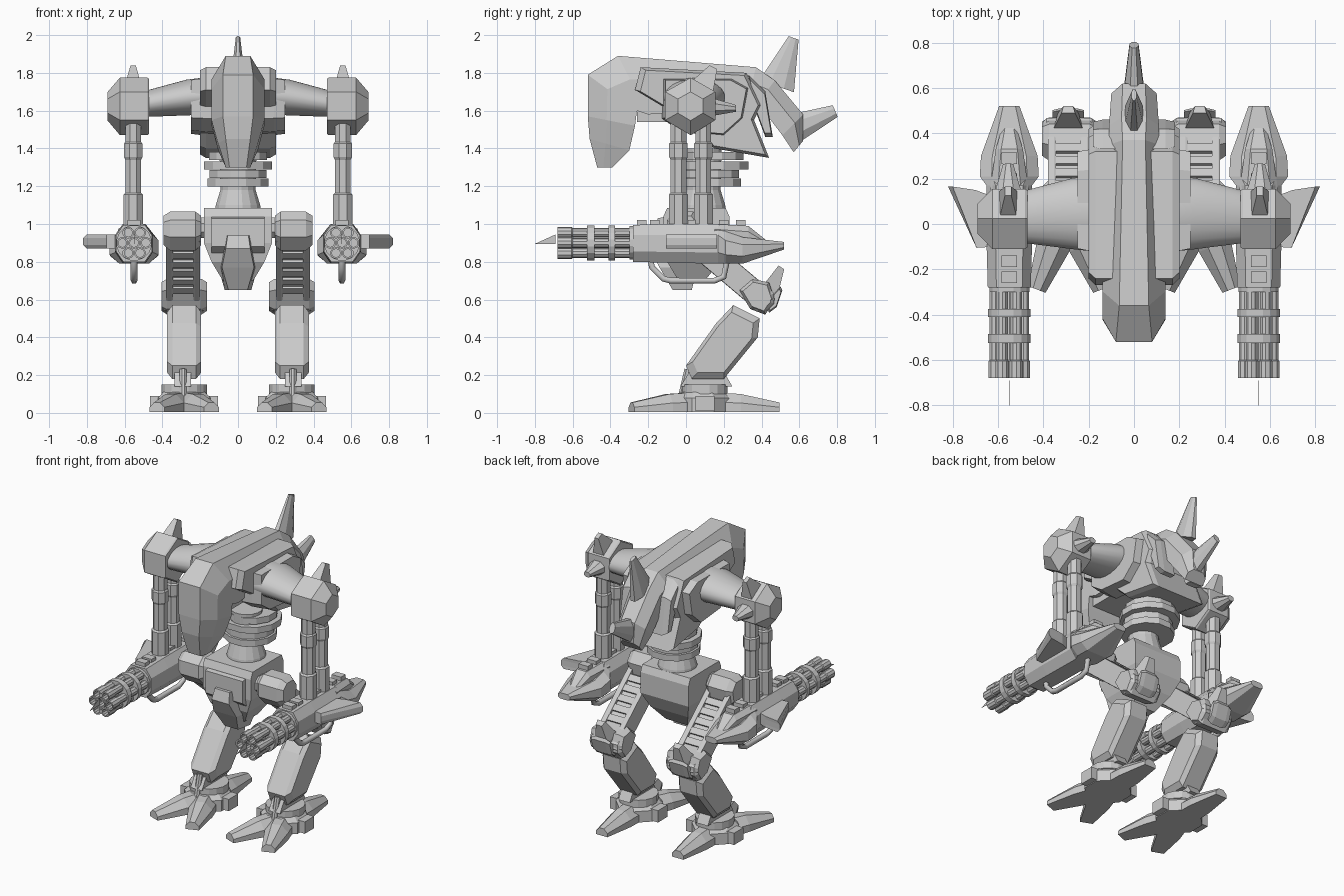
import bpy, bmesh, math
from mathutils import Vector

if "Cube" in bpy.data.objects:
    bpy.data.objects.remove(bpy.data.objects["Cube"])


def finish(name, bm, mirror=False, smooth=False):
    bmesh.ops.recalc_face_normals(bm, faces=bm.faces)
    me = bpy.data.meshes.new(name)
    bm.to_mesh(me)
    bm.free()
    ob = bpy.data.objects.new(name, me)
    bpy.context.collection.objects.link(ob)
    if smooth:
        for p in me.polygons:
            p.use_smooth = True
        me.set_sharp_from_angle(angle=math.radians(35))
    if mirror:
        ob.modifiers.new("mirror", 'MIRROR').use_mirror_merge = False
    return ob


def loft(name, rings, mirror=False, smooth=False):
    bm = bmesh.new()
    vs = [[bm.verts.new(p) for p in r] for r in rings]
    n = len(vs[0])
    for a, b in zip(vs, vs[1:]):
        for i in range(n):
            bm.faces.new((a[i], a[(i + 1) % n], b[(i + 1) % n], b[i]))
    bm.faces.new(vs[0])
    bm.faces.new(vs[-1])
    return finish(name, bm, mirror, smooth)


def slab(name, yz, layers, mirror=False):
    """Side profile extruded along x; layers are (x, scale)."""
    cy = sum(p[0] for p in yz) / len(yz)
    cz = sum(p[1] for p in yz) / len(yz)
    return loft(name, [[(x, cy + (y - cy) * s, cz + (z - cz) * s) for y, z in yz]
                       for x, s in layers], mirror)


def tube(name, stations, n=12, mirror=False, smooth=False, squash=1.0):
    """Round section along a line; stations are (point, radius)."""
    ps = [Vector(p) for p, r in stations]
    d = (ps[-1] - ps[0]).normalized()
    u = d.cross(Vector((0, 0, 1)) if abs(d.z) < .8 else Vector((0, 1, 0))).normalized()
    v = d.cross(u)
    t = [2 * math.pi * (i + .5) / n for i in range(n)]
    return loft(name, [[p + u * r * math.cos(a) + v * r * squash * math.sin(a) for a in t]
                       for p, (_, r) in zip(ps, stations)], mirror, smooth)


def block(name, lo, hi, mirror=False):
    (a, b, c), (d, e, f) = lo, hi
    return loft(name, [[(a, b, z), (d, b, z), (d, e, z), (a, e, z)] for z in (c, f)], mirror)


def octo(cx, y, hx, lo, hi):
    """Chamfered rectangle in the xz plane."""
    c, k = (hi - lo) * .28, hx * .4
    return [(cx - hx, y, lo + c), (cx - hx + k, y, lo), (cx + hx - k, y, lo), (cx + hx, y, lo + c),
            (cx + hx, y, hi - c), (cx + hx - k, y, hi), (cx - hx + k, y, hi), (cx - hx, y, hi - c)]


# Hull shell: runs from chin, over the top and down the back
def hull_ring(oy, oz, iy, iz, wo, wi):
    my, mz = oy + (iy - oy) * .4, oz + (iz - oz) * .4
    return [(-wo, oy, oz), (wo, oy, oz), (wi, my, mz), (wi, iy, iz), (-wi, iy, iz), (-wi, my, mz)]

loft("hull_shell", [hull_ring(*s) for s in (
    (-.47, 1.30, -.39, 1.30, .045, .065), (-.51, 1.45, -.30, 1.39, .065, .105),
    (-.52, 1.57, -.27, 1.52, .08, .14),
    (-.52, 1.79, -.26, 1.60, .08, .14), (-.36, 1.89, -.20, 1.58, .065, .14),
    (.37, 1.83, .32, 1.62, .05, .11), (.47, 1.76, .38, 1.64, .055, .11),
    (.62, 1.58, .51, 1.47, .05, .10), (.62, 1.44, .57, 1.38, .04, .07))])
block("hull_jaw_fill", (-.11, -.26, 1.54), (.11, .2, 1.7))

# Torso plates at the sides
slab("torso_core", [(-.24, 1.83), (-.27, 1.71), (-.02, 1.56), (.15, 1.40), (.44, 1.35),
                    (.36, 1.55), (.40, 1.63), (.32, 1.80)],
     [(-.2, .93), (-.17, 1), (.17, 1), (.2, .93)])
slab("shoulder_plate", [(-.12, 1.77), (-.12, 1.56), (-.02, 1.49), (.2, 1.47), (.3, 1.56),
                        (.33, 1.72), (.24, 1.77)], [(.12, 1.03), (.19, 1), (.25, .95)], True)
slab("back_rib", [(.33, 1.79), (.36, 1.62), (.42, 1.46), (.46, 1.46), (.42, 1.7)],
     [(.06, 1), (.14, 1), (.18, .85)], True)

# Back spikes
tube("upper_back_spike", [((0, .48, 1.73), .105), ((0, .57, 1.985), .03)], 8).scale.x = .42
tube("lower_back_spike", [((0, .57, 1.505), .085), ((0, .79, 1.598), .036)], 8).scale.x = .6

# Waist stack
for i, (y, z, r) in enumerate(((.15, 1.36, .16), (.15, 1.31, .187), (.13, 1.265, .155), (.13, 1.22, .167))):
    tube(f"waist_ring_{i}", [((0, y, z - .022), r), ((0, y, z + .02), r)], 12)
tube("waist_column", [((0, .09, 1.06), .125), ((0, .09, 1.1), .12), ((0, .09, 1.18), .095), ((0, .09, 1.4), .1)], 16)

# Pelvis
loft("pelvis", [[(-w, a, z), (w, a, z), (w, b, z), (-w, b, z)] for w, a, b, z in (
    (.08, -.04, .10, .70), (.14, -.1, .18, .80), (.18, -.12, .23, .9), (.18, -.12, .23, 1.04), (.18, -.1, .21, 1.085))])
slab("pelvis_front_plate", [(-.15, .88), (-.15, 1.03), (-.1, 1.04), (-.1, .84)], [(-.14, 1), (.14, 1)])
loft("groin_guard", [[(-w, a, z), (w, a, z), (w + .02, b, z), (-w - .02, b, z)] for w, a, b, z in (
    (.05, -.07, .03, .65), (.085, -.14, .06, .77), (.065, -.19, 0, .87), (.055, -.17, -.08, .94))])

# Arms: upper cone, shoulder pod with spikes, twin pistons
tube("upper_arm", [((.18, .045, 1.675), .168), ((.26, .045, 1.67), .16), ((.49, .03, 1.635), .115)],
     20, True, True, .6)
pod = [(.025, 1.775), (-.11, 1.70), (-.11, 1.55), (.025, 1.47), (.155, 1.55), (.155, 1.70)]
slab("shoulder_pod", pod, [(.47, .95), (.48, 1), (.625, 1), (.69, .5)], True)
loft("pod_top_spike", [[(.555 - w, y0, z0), (.555 + w, y0, z0), (.555 + w, y1, z1), (.555 - w, y1, z1)]
                       for w, y0, z0, y1, z1 in ((.045, 0, 1.73, .14, 1.68), (.014, .125, 1.84, .165, 1.82))], True)
tube("pod_rear_spike", [((.555, .12, 1.62), .07), ((.555, .265, 1.612), .024)], 8, True, squash=.8)
for i, y in enumerate((-.04, .092)):
    tube(f"arm_piston_{i}", [((.555, y, z), r) for z, r in (
        (.97, .055), (1.155, .055), (1.165, .045), (1.34, .045), (1.355, .053), (1.425, .053),
        (1.435, .045), (1.55, .045))], 8, True)

# Gun body
G = .55
loft("gun_body", [octo(G, *s) for s in (
    (-.28, .095, .80, .995), (-.1, .1, .795, 1.0), (.17, .1, .79, 1.0), (.21, .13, .79, .96),
    (.30, .125, .79, .93), (.52, .045, .865, .905))], True)
loft("gun_rear_cowl", [octo(G, *s) for s in (
    (.15, .085, .9, 1.0), (.33, .06, .88, .99), (.43, .03, .87, .91))], True)
loft("gun_fin", [[(.62, -.1, z), (.695, -.105, z), (.82 - k, .165, z), (.70, .15, z), (.62, .12, z)]
                 for z, k in ((.87, .02), (.89, 0), (.925, 0), (.945, .02))], True)
for i, (y, l) in enumerate(((-.235, .05), (-.165, .05), (.05, .08), (.2, .05), (.29, .05))):
    block(f"gun_top_tab_{i}", (G - .035, y - l / 2, .97), (G + .035, y + l / 2, 1.02), True)

# Rotary barrels with clamps
for i in range(7):
    a, r = i * math.pi / 3, (.062 if i < 6 else 0)
    x, z = G + r * math.cos(a), .9 + r * math.sin(a)
    tube(f"barrel_{i}", [((x, -.25, z), .026), ((x, -.6, z), .026), ((x, -.605, z), .031),
                         ((x, -.68, z), .031), ((x, -.68, z), .022), ((x, -.62, z), .022)], 10, True, True)
for i, (y0, y1, r) in enumerate(((-.3, -.26, .09), (-.41, -.375, .095), (-.525, -.485, .095))):
    tube(f"barrel_clamp_{i}", [((G, y0, .9), r), ((G, y1, .9), r)], 16, True)
slab("muzzle_blade", [(-.8, .895), (-.69, .945), (-.69, .895)], [(G - .001, 1), (G + .001, 1)], True)

# Bent guard bar under the gun
cu = bpy.data.curves.new("gun_guard", 'CURVE')
cu.dimensions, cu.bevel_depth, cu.bevel_resolution = '3D', .018, 1
sp = cu.splines.new('POLY')
path = [(-.19, .82), (-.18, .77), (-.12, .71), (-.08, .70), (.15, .70), (.20, .72), (.22, .82)]
sp.points.add(len(path) - 1)
for p, (y, z) in zip(sp.points, path):
    p.co = (G, y, z, 1)
guard = bpy.data.objects.new("gun_guard", cu)
bpy.context.collection.objects.link(guard)
guard.modifiers.new("mirror", 'MIRROR').use_mirror_merge = False

# Legs: hip, railed thigh with rungs, knee
L = .29
tube("hip_axle", [((.1, -.02, .98), .06), ((.24, -.02, .98), .06)], 8, True)
slab("hip_block", [(-.1, .93), (-.1, 1.02), (-.05, 1.065), (.04, 1.065), (.09, 1.0), (.07, .9), (-.03, .86)],
     [(.195, .75), (.225, 1), (.36, 1), (.395, .75)], True)
hip, knee = Vector((0, -.02, .96)), Vector((0, .40, .605))
axis = (knee - hip).normalized()
side = Vector((0, -axis.z, axis.y))
rail = [hip + side * .065, hip - side * .065, knee - side * .065, knee + axis * .04, knee + side * .065]
for i, x in enumerate((.2, .345)):
    slab(f"thigh_rail_{i}", [(p.y, p.z) for p in rail], [(x, .96), (x + .008, 1), (x + .027, 1), (x + .035, .96)], True)
slab("thigh_core", [(p.y, p.z) for p in rail], [(.22, .7), (.36, .7)], True)
for i in range(5):
    c = hip.lerp(knee, .24 + i * .13)
    q = [c + axis * a + side * b for a, b in ((-.022, -.06), (.022, -.06), (.022, .06), (-.022, .06))]
    slab(f"thigh_rung_{i}", [(p.y, p.z) for p in q], [(.225, 1), (.355, 1)], True)
tube("knee_joint", [((.165, .4, .605), .05), ((.185, .4, .605), .072), ((.385, .4, .605), .072),
                    ((.405, .4, .605), .05)], 8, True)
slab("knee_cheek", [(.28, .65), (.35, .71), (.44, .69), (.47, .6), (.42, .52), (.34, .55)],
     [(.165, .8), (.195, 1), (.375, 1), (.405, .8)], True)
loft("knee_spike", [[(L - w, y0, z0), (L + w, y0, z0), (L + w * .7, y1, z1), (L - w * .7, y1, z1)]
                    for w, y0, z0, y1, z1 in ((.075, .38, .63, .45, .54), (.065, .42, .69, .49, .64),
                                              (.03, .49, .78, .52, .76))], True)
slab("knee_rear_blade", [(.44, .53), (.42, .58), (.5, .67), (.51, .65), (.48, .56)],
     [(.22, .8), (.25, 1), (.33, 1), (.36, .8)], True)

# Shin and ankle
slab("shin", [(.25, .57), (.39, .50), (.38, .40), (.2, .18), (.03, .18), (0, .25), (.16, .475)],
     [(.195, .82), (.222, 1), (.348, 1), (.375, .82)], True)
slab("ankle", [(.02, .22), (.2, .22), (.245, .14), (-.03, .14)], [(.25, 1), (.335, 1)], True)
tube("ankle_piston", [((L, -.03, .06), .02), ((L, .01, .23), .02)], 8, True)

# Foot: hub, turntable, two front toes and one back toe
F = .285
tube("foot_hub", [((F, .09, .005), .15), ((F, .09, .08), .15), ((F, .09, .11), .12)], 8, True)
tube("foot_turntable", [((F, .1, .10), .122), ((F, .1, .15), .122)], 16, True)
block("foot_cross_block", (F - .18, .05, .01), (F + .18, .15, .09), True)
for i, (tx, ty) in enumerate(((.145, -.38), (-.145, -.38), (0, .4))):
    d = Vector((tx, ty, 0)).normalized()
    n = Vector((-d.y, d.x, 0))
    rings = []
    for t, w, h in ((.02, .08, .105), (.2, .075, .095), (.405, .042, .05)):
        c = Vector((F, .09, .005)) + d * t
        rings.append([c + n * a * w + Vector((0, 0, z)) for a, z in (
            (-1, 0), (1, 0), (1, h * .5), (.4, h), (-.4, h), (-1, h * .5))])
    loft(f"toe_{i}", rings, True)
